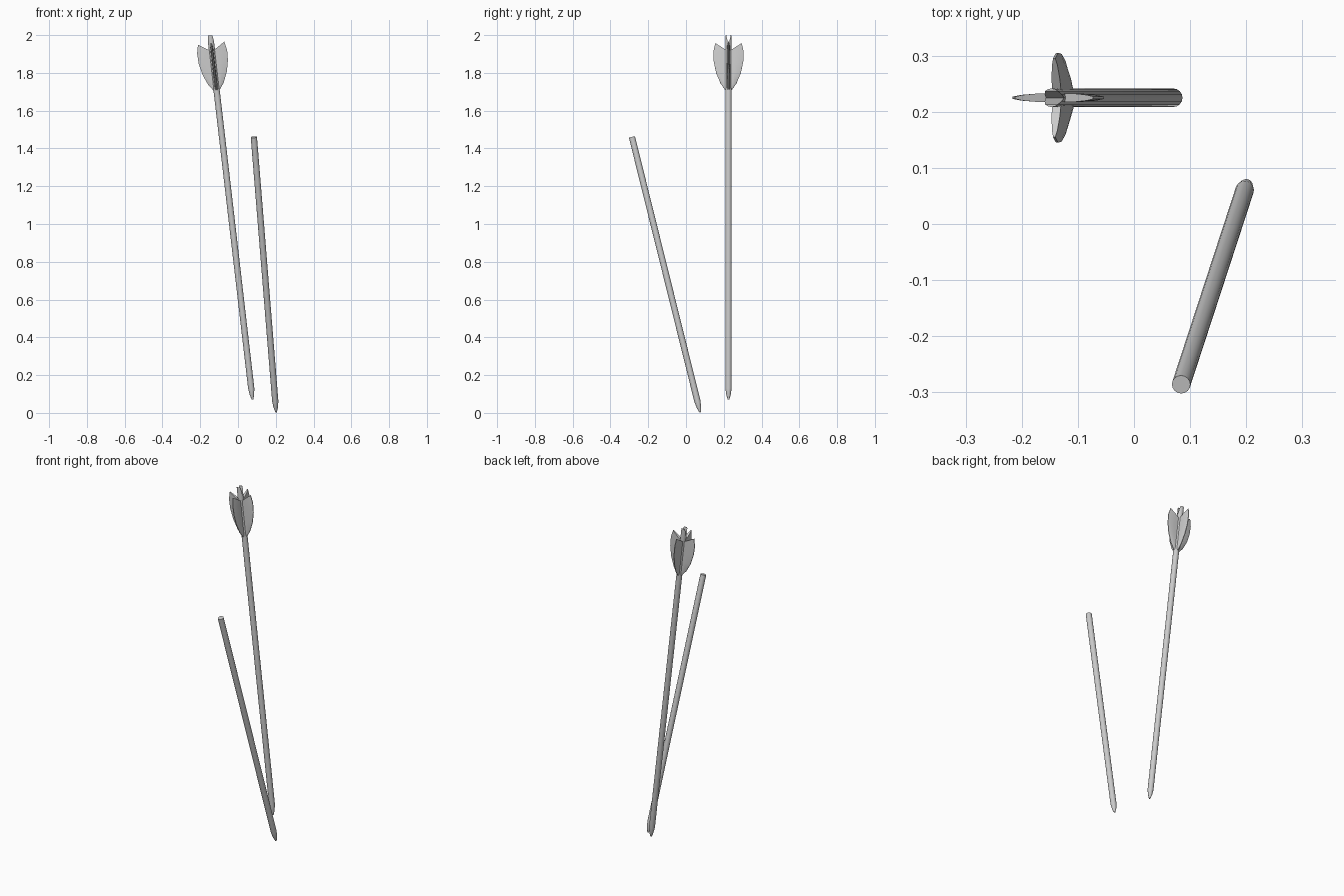
import bpy, bmesh, math
from mathutils import Vector, Matrix

if "Cube" in bpy.data.objects:
    bpy.data.objects.remove(bpy.data.objects["Cube"])

SIDES = 16
R = 0.0165


def finish(bm, name, matrix):
    bmesh.ops.recalc_face_normals(bm, faces=bm.faces)
    bm.transform(matrix)
    me = bpy.data.meshes.new(name)
    bm.to_mesh(me)
    bm.free()
    ob = bpy.data.objects.new(name, me)
    bpy.context.collection.objects.link(ob)
    bpy.ops.object.select_all(action='DESELECT')
    ob.select_set(True)
    bpy.context.view_layer.objects.active = ob
    bpy.ops.object.shade_smooth_by_angle(angle=math.radians(35))
    return ob


def placement(tip, top):
    d = Vector(top) - Vector(tip)
    rot = Vector((0, 0, 1)).rotation_difference(d).to_matrix().to_4x4()
    return Matrix.Translation(tip) @ rot, d.length


def loft(bm, rings):
    for a, b in zip(rings, rings[1:]):
        n = len(a)
        for i in range(n):
            bm.faces.new((a[i], a[(i + 1) % n], b[(i + 1) % n], b[i]))


# Pointed shaft; slot > 0 cuts a V-shaped nock into the top
def shaft(name, matrix, length, slot):
    bm = bmesh.new()
    rings = []
    for s, r in ((0, 0.004), (0.025, 0.0115), (0.06, R), (length - 0.07, R), (length, R)):
        ring = []
        for i in range(SIDES):
            a = 2 * math.pi * i / SIDES
            x, y = r * math.cos(a), r * math.sin(a)
            drop = slot * max(0, 1 - abs(y) / (0.7 * R)) if s == length else 0
            ring.append(bm.verts.new((x, y, s - drop)))
        rings.append(ring)
    loft(bm, rings)
    bm.faces.new(rings[0])
    # top cap as strips running along the slot
    t, h = rings[-1], SIDES // 2
    for side in (1, -1):
        for k in range(h // 2):
            quad = [t[side * k % SIDES], t[side * (k + 1) % SIDES],
                    t[(h - side * (k + 1)) % SIDES], t[(h - side * k) % SIDES]]
            bm.faces.new(list(dict.fromkeys(quad)))
    return finish(bm, name, matrix)


# Feather vane: rows of (inner height, outer width, outer height)
VANE = [(1.65, 0.017, 1.65), (1.69, 0.042, 1.685), (1.74, 0.065, 1.74),
        (1.79, 0.078, 1.80), (1.83, 0.080, 1.855), (1.86, 0.070, 1.90)]
# Cross-section: (fraction of width, half thickness)
SECTION = [(0, 0.008), (0.4, 0.0075), (0.8, 0.005), (1, 0.002)]


def vane(name, matrix):
    bm = bmesh.new()
    rings = []
    for si, w, so in VANE:
        pts = [(0.008 + (w - 0.008) * f, h, si + (so - si) * f) for f, h in SECTION]
        pts += [(x, -y, z) for x, y, z in reversed(pts)]
        rings.append([bm.verts.new(p) for p in pts])
    loft(bm, rings)
    for end in (rings[0], rings[-1]):
        n = len(end)
        for i in range(n // 2 - 1):
            bm.faces.new((end[i], end[i + 1], end[n - 2 - i], end[n - 1 - i]))
    return finish(bm, name, matrix)


# Whole arrow with four vanes
m, length = placement((0.077, 0.225, 0.07), (-0.147, 0.225, 1.998))
shaft("arrow_shaft", m, length, 0.055)
for i in range(4):
    vane(f"feather_vane_{i + 1}", m @ Matrix.Rotation(i * math.pi / 2, 4, 'Z'))

# Broken arrow without feathers
m, length = placement((0.202, 0.075, 0.003), (0.084, -0.286, 1.46))
shaft("broken_arrow_shaft", m, length, 0)
